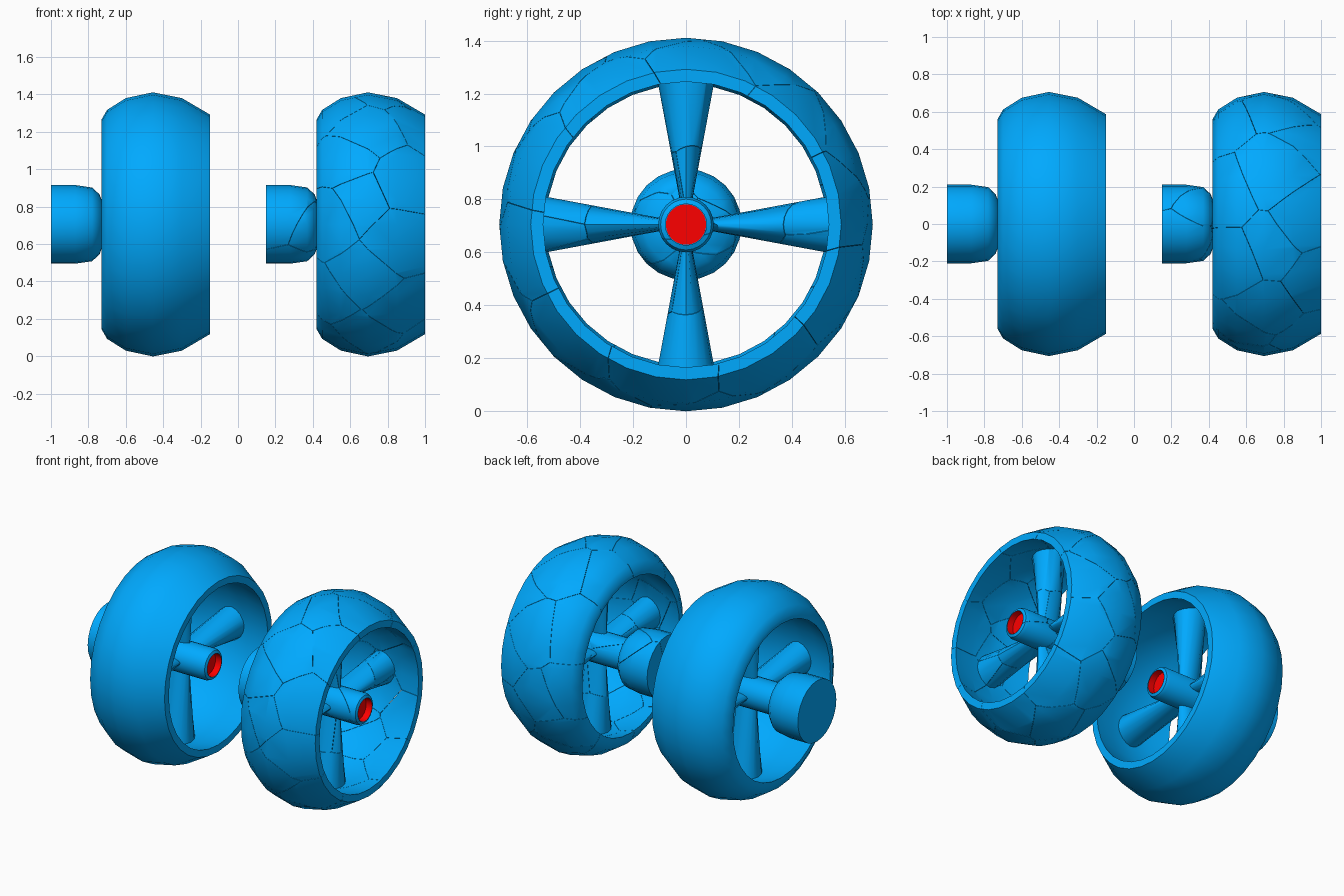
import bpy, bmesh, math, random
from mathutils import Vector, Matrix

if "Cube" in bpy.data.objects:
    bpy.data.objects.remove(bpy.data.objects["Cube"])

CZ = 0.705          # axle height
LEFT, RIGHT = -0.455, 0.695   # wheel centre planes
GAP = 0.0008        # half width of a crack
random.seed(4)


def material(name, col):
    m = bpy.data.materials.new(name)
    m.diffuse_color = (*col, 1)
    m.use_nodes = True
    m.node_tree.nodes["Principled BSDF"].inputs["Base Color"].default_value = m.diffuse_color
    return m


BLUE = material("blue_paint", (0.0, 0.4, 1.0))
RED = material("red_paint", (1.0, 0.0, 0.0))


def loft(rings, closed=False):
    """Skin a list of point rings; closed joins last to first, else ends are capped."""
    bm = bmesh.new()
    vs = [[bm.verts.new(p) for p in r] for r in rings]
    pairs = list(zip(vs, vs[1:])) + ([(vs[-1], vs[0])] if closed else [])
    n = len(vs[0])
    for a, b in pairs:
        for i in range(n):
            j = (i + 1) % n
            bm.faces.new((a[i], a[j], b[j], b[i]))
    if not closed:
        bm.faces.new(vs[0])
        bm.faces.new(vs[-1])
    bmesh.ops.recalc_face_normals(bm, faces=bm.faces)
    return bm


def lathe(profile, segs, closed=False):
    """Revolve (x, radius) points about the x axis."""
    return loft([[Vector((x, r * math.cos(2 * math.pi * i / segs),
                          r * math.sin(2 * math.pi * i / segs)))
                  for i in range(segs)] for x, r in profile], closed)


def rim():
    return lathe([(-0.275, 0.56), (-0.245, 0.612), (-0.145, 0.675), (0, 0.706),
                  (0.155, 0.675), (0.305, 0.587), (0.305, 0.54), (0.155, 0.572),
                  (0, 0.585), (-0.145, 0.568), (-0.275, 0.53)], 32, True)


def axle():
    """Hub drum, shaft and the shallow socket in the shaft end."""
    return lathe([(-0.545, 0.21), (-0.415, 0.21), (-0.325, 0.197), (-0.285, 0.16),
                  (-0.265, 0.105), (0.245, 0.105), (0.267, 0.096), (0.275, 0.078),
                  (0.225, 0.078)], 24)


def socket_lining():
    """Open cup that lines the socket."""
    bm = lathe([(0.275, 0.0765), (0.23, 0.0765)], 24)
    lid = [f for f in bm.faces if f.calc_center_median().x > 0.27]
    bmesh.ops.delete(bm, geom=lid, context='FACES_ONLY')
    bmesh.ops.reverse_faces(bm, faces=bm.faces)
    return bm


def spoke(k):
    """Oval spoke that widens towards the rim."""
    rings = []
    for r, a, b in ((0.04, 0.085, 0.014), (0.61, 0.1, 0.12)):
        rings.append([Vector((a * math.cos(t), b * math.sin(t), r))
                      for t in (2 * math.pi * i / 16 for i in range(16))])
    bm = loft(rings)
    bm.transform(Matrix.Rotation(k * math.pi / 2, 4, 'X'))
    return bm


def to_object(name, bms, x, mat, angle=40):
    me = bpy.data.meshes.new(name)
    out = bmesh.new()
    for bm in bms:
        bm.to_mesh(me)
        out.from_mesh(me)
        bm.free()
    out.to_mesh(me)
    out.free()
    me.materials.append(mat)
    ob = bpy.data.objects.new(name, me)
    ob.location = (x, 0, CZ)
    bpy.context.collection.objects.link(ob)
    bpy.ops.object.select_all(action='DESELECT')
    ob.select_set(True)
    bpy.context.view_layer.objects.active = ob
    bpy.ops.object.shade_smooth_by_angle(angle=math.radians(angle))
    return ob


def cell_piece(src, seed, others):
    """Part of a solid that lies in the Voronoi cell of one seed."""
    bm = src.copy()
    for o in others:
        n = (o - seed).normalized()
        cut = bmesh.ops.bisect_plane(
            bm, geom=bm.verts[:] + bm.edges[:] + bm.faces[:], dist=1e-6,
            plane_co=(seed + o) / 2 - n * GAP, plane_no=n, clear_outer=True)
        edges = [e for e in cut['geom_cut']
                 if isinstance(e, bmesh.types.BMEdge) and e.is_boundary]
        if edges:
            bmesh.ops.triangle_fill(bm, edges=edges, use_beauty=True)
        if not bm.faces:
            break
    if bm.faces:
        bmesh.ops.recalc_face_normals(bm, faces=bm.faces)
        return bm
    bm.free()
    return None


def parts():
    return [rim(), axle()] + [spoke(k) for k in range(4)]


# whole wheel on the left
whole = parts()
to_object("left_rim", [whole[0]], LEFT, BLUE)
to_object("left_hub_axle", [whole[1]], LEFT, BLUE)
to_object("left_spokes", whole[2:], LEFT, BLUE, 75)

# cracked wheel on the right: seeds around the rim and along the axle
seeds = []
for i in range(30):
    a = 2 * math.pi * (i + random.uniform(-0.4, 0.4)) / 30
    r = random.uniform(0.5, 0.68)
    x = (-0.17, 0.2, 0.02)[i % 3] + random.uniform(-0.08, 0.08)
    seeds.append(Vector((x, r * math.cos(a), r * math.sin(a))))
for i in range(12):
    a = i * 2.4
    r = random.uniform(0.08, 0.28)
    seeds.append(Vector((-0.5 + 0.065 * i, r * math.cos(a), r * math.sin(a))))

sources = parts()
for n, s in enumerate(seeds):
    others = sorted((o for o in seeds if o is not s), key=lambda o: (o - s).length)
    bits = [b for b in (cell_piece(p, s, others) for p in sources) if b]
    if bits:
        to_object(f"right_wheel_shard_{n:02d}", bits, RIGHT, BLUE)
for p in sources:
    p.free()

# red linings of the axle sockets
for name, x in (("left_axle_socket", LEFT), ("right_axle_socket", RIGHT)):
    to_object(name, [socket_lining()], x, RED)
